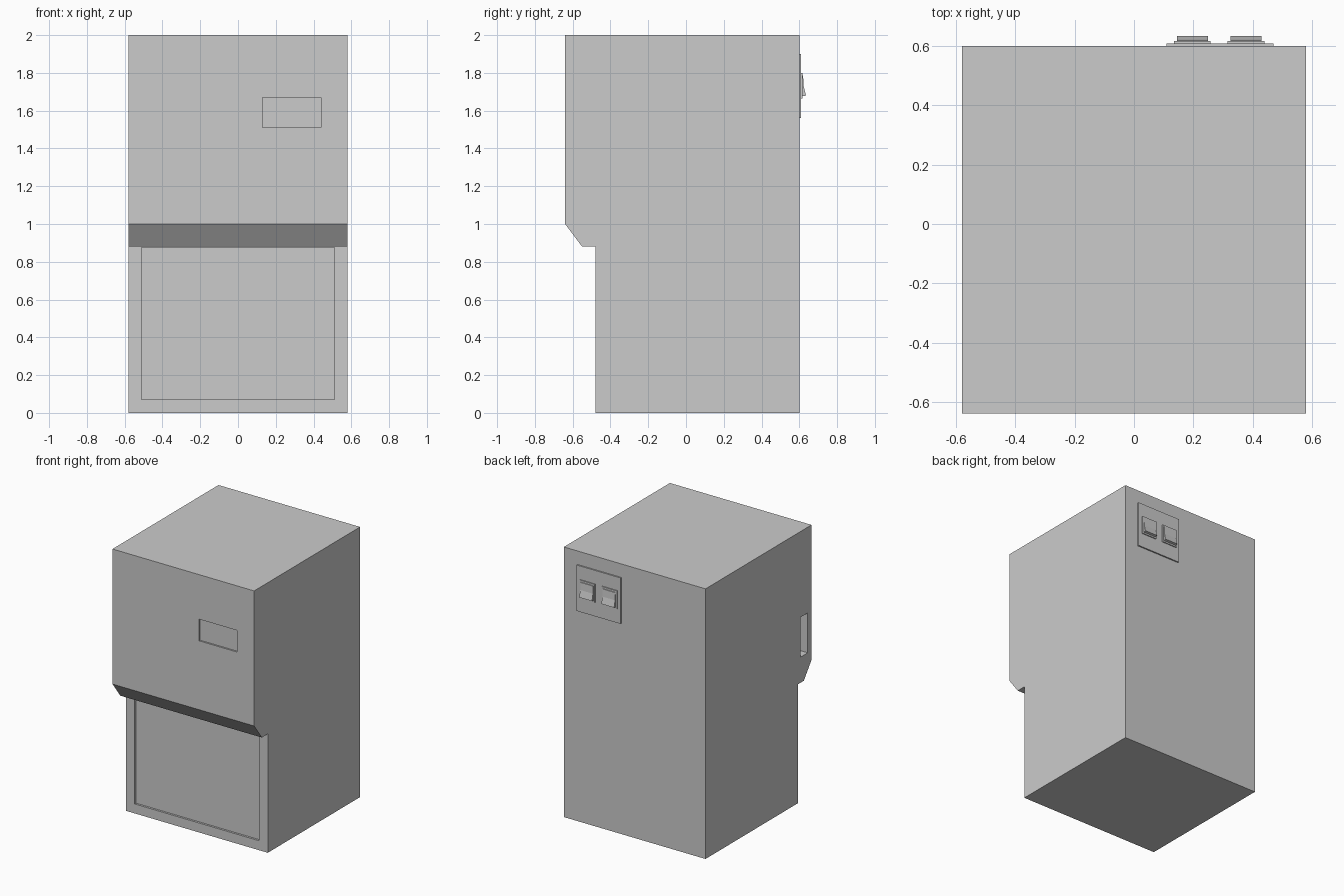
import bpy
import bmesh

if "Cube" in bpy.data.objects:
    bpy.data.objects.remove(bpy.data.objects["Cube"], do_unlink=True)

grey = bpy.data.materials.new("light_grey")
grey.use_nodes = True
COLOUR = (0.6, 0.6, 0.6, 1)
grey.diffuse_color = COLOUR
grey.node_tree.nodes["Principled BSDF"].inputs["Base Color"].default_value = COLOUR


def extrude(name, profile, x0, x1):
    """Sweep a closed (y, z) profile along x."""
    bm = bmesh.new()
    face = bm.faces.new([bm.verts.new((x0, y, z)) for y, z in profile])
    swept = bmesh.ops.extrude_face_region(bm, geom=[face])["geom"]
    verts = [v for v in swept if isinstance(v, bmesh.types.BMVert)]
    bmesh.ops.translate(bm, verts=verts, vec=(x1 - x0, 0, 0))
    bmesh.ops.recalc_face_normals(bm, faces=bm.faces)
    mesh = bpy.data.meshes.new(name)
    bm.to_mesh(mesh)
    bm.free()
    mesh.materials.append(grey)
    obj = bpy.data.objects.new(name, mesh)
    bpy.context.collection.objects.link(obj)
    return obj


def box(name, x, y, z):
    """Box from (min, max) pairs."""
    return extrude(name, [(y[0], z[0]), (y[1], z[0]), (y[1], z[1]), (y[0], z[1])], *x)


def cut(target, cutter):
    """Subtract a box and discard it."""
    mod = target.modifiers.new("recess", "BOOLEAN")
    mod.operation = "DIFFERENCE"
    mod.solver = "EXACT"
    mod.object = cutter
    bpy.context.view_layer.objects.active = target
    bpy.ops.object.modifier_apply(modifier=mod.name)
    bpy.data.objects.remove(cutter, do_unlink=True)


# Cabinet with a chamfered overhang above the lower front
cabinet = extrude("cabinet", [(0.6, 0), (0.6, 2), (-0.64, 2), (-0.64, 1),
                              (-0.55, 0.88), (-0.48, 0.88), (-0.48, 0)], -0.58, 0.58)

# Recessed lower panel, display window and side slot
cut(cabinet, box("lower_panel_cutter", (-0.51, 0.51), (-0.53, -0.465), (0.07, 0.875)))
cut(cabinet, box("display_cutter", (0.13, 0.44), (-0.7, -0.628), (1.51, 1.67)))
cut(cabinet, box("side_slot_cutter", (-0.65, -0.49), (-0.595, -0.51), (1.07, 1.365)))

# Rear switch plate with two rocker switches
box("switch_plate", (0.11, 0.47), (0.6, 0.61), (1.56, 1.9))
rocker = [(0.61, 1.79), (0.62, 1.785), (0.623, 1.73), (0.635, 1.68), (0.61, 1.675)]
for side, x in (("right", 0.197), ("left", 0.378)):
    box(side + "_switch_bezel", (x - 0.062, x + 0.062), (0.609, 0.617), (1.665, 1.8))
    extrude(side + "_switch_rocker", rocker, x - 0.052, x + 0.052)
